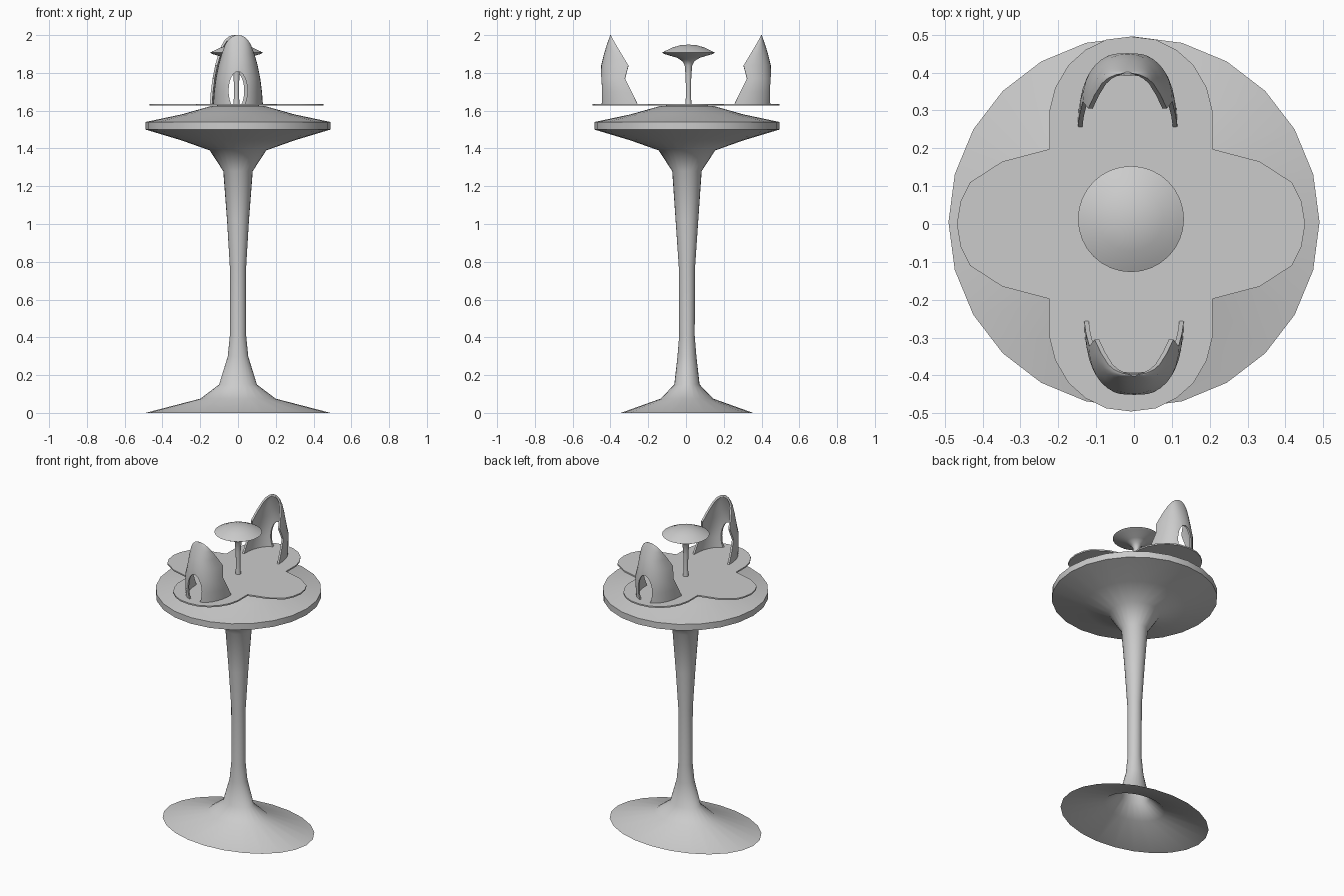
import bpy, bmesh, math

if "Cube" in bpy.data.objects:
    bpy.data.objects.remove(bpy.data.objects["Cube"])


def finish(name, bm, angle=40, normals=True):
    if normals:
        bmesh.ops.recalc_face_normals(bm, faces=bm.faces)
    me = bpy.data.meshes.new(name)
    bm.to_mesh(me)
    bm.free()
    ob = bpy.data.objects.new(name, me)
    bpy.context.collection.objects.link(ob)
    smooth(ob, angle)
    return ob


def smooth(ob, angle):
    bpy.ops.object.select_all(action='DESELECT')
    ob.select_set(True)
    bpy.context.view_layer.objects.active = ob
    bpy.ops.object.shade_smooth_by_angle(angle=math.radians(angle))


def skin(bm, rings, closed=True):
    for a, b in zip(rings, rings[1:]):
        n = len(a)
        for i in range(n if closed else n - 1):
            j = (i + 1) % n
            bm.faces.new((a[i], a[j], b[j], b[i]))


def lathe(name, profile, sides=24, cx=0.0, cy=0.0):
    # profile rows: x radius, y radius, height
    bm = bmesh.new()
    rings = []
    for rx, ry, z in profile:
        rings.append([bm.verts.new((cx + rx * math.cos(2 * math.pi * i / sides),
                                    cy + ry * math.sin(2 * math.pi * i / sides), z))
                      for i in range(sides)])
    skin(bm, rings)
    bmesh.ops.remove_doubles(bm, verts=bm.verts, dist=1e-5)
    return finish(name, bm)


# Pedestal with oval foot, slim stem and round table body (open underneath)
lathe("pedestal_table", [
    (.49, .35, 0), (.2, .14, .075), (.1, .067, .15), (.054, .05, .3),
    (.043, .041, .41), (.043, .043, .77), (.058, .06, 1.02), (.078, .078, 1.28),
    (.15, .15, 1.39), (.3, .3, 1.443), (.49, .49, 1.5), (.49, .49, 1.54),
    (.3, .3, 1.58), (.14, .14, 1.625), (0, 0, 1.63)], cy=.005)

# Four-lobed floor plate, mirrored from one quarter
quarter = [(.46, 0), (.45, .06), (.425, .11), (.34, .165), (.215, .198), (.215, .3),
           (.2, .36), (.165, .42), (.12, .46), (.065, .487), (0, .495)]
outline = (quarter + [(-x, y) for x, y in quarter[-2::-1]]
           + [(-x, -y) for x, y in quarter[1:]]
           + [(x, -y) for x, y in quarter[-2:0:-1]])
bm = bmesh.new()
plate = bm.faces.new([bm.verts.new((x - .008, y, 1.627)) for x, y in outline])
top = bmesh.ops.extrude_face_region(bm, geom=[plate])["geom"]
bmesh.ops.translate(bm, vec=(0, 0, .009), verts=[v for v in top if isinstance(v, bmesh.types.BMVert)])
finish("floor_plate", bm)

# Central mushroom-shaped small table
stool = [(.017, 1.63), (.013, 1.68), (.015, 1.78), (.02, 1.84), (.032, 1.862),
         (.06, 1.88), (.125, 1.899), (.14, 1.907), (.125, 1.915), (.085, 1.934),
         (.045, 1.946), (0, 1.95)]
lathe("small_table", [(r, r, z) for r, z in stool], 32, -.008, .013)


# Hooded shell chairs with an arched opening in the back
def chair(name, cx, side):
    # rows: height, half width, front edge y, back y
    rows = [(1.63, .132, .254, .452), (1.70, .127, .288, .455), (1.77, .118, .323, .454),
            (1.84, .104, .305, .449), (1.90, .087, .341, .434), (1.95, .068, .371, .419),
            (1.975, .052, .385, .41), (1.992, .032, .394, .404), (2.0, .012, .398, .401)]
    n = 16
    bm = bmesh.new()
    rings = []
    for z, w, yf, yb in rows:
        ring = []
        for i in range(n + 1):
            t = math.pi * (i / n - .5)
            x = math.copysign(abs(math.sin(t)) ** .9, t) * w
            y = yf + (yb - yf) * max(math.cos(t), 0) ** .9
            ring.append(bm.verts.new((cx + side * x, side * y, z)))
        rings.append(ring)
    skin(bm, rings, closed=False)
    bm.faces.new(rings[-1])
    ob = finish(name, bm)
    # make sure outward normals point away from the seat
    back = min(ob.data.polygons, key=lambda p: -abs(p.center.y))
    if back.normal.y * side < 0:
        ob.data.flip_normals()
    wall = ob.modifiers.new("wall", 'SOLIDIFY')
    wall.thickness = .012
    wall.offset = -1

    # arched opening cutter
    bm = bmesh.new()
    cut_rings = [[bm.verts.new((cx + .05 * math.cos(a), side * y, 1.705 + .102 * math.sin(a)))
                  for a in [2 * math.pi * k / 24 for k in range(24)]] for y in (.385, .6)]
    skin(bm, cut_rings)
    for r in cut_rings:
        bm.faces.new(r)
    cutter = finish(name + "_cutter", bm)
    cutter.hide_render = True
    hole = ob.modifiers.new("opening", 'BOOLEAN')
    hole.operation = 'DIFFERENCE'
    hole.solver = 'EXACT'
    hole.object = cutter
    bpy.context.view_layer.objects.active = ob
    for m in ("wall", "opening"):
        bpy.ops.object.modifier_apply(modifier=m)
    bpy.data.objects.remove(cutter)
    smooth(ob, 40)


chair("front_chair", 0.0, -1)
chair("back_chair", -.017, 1)
